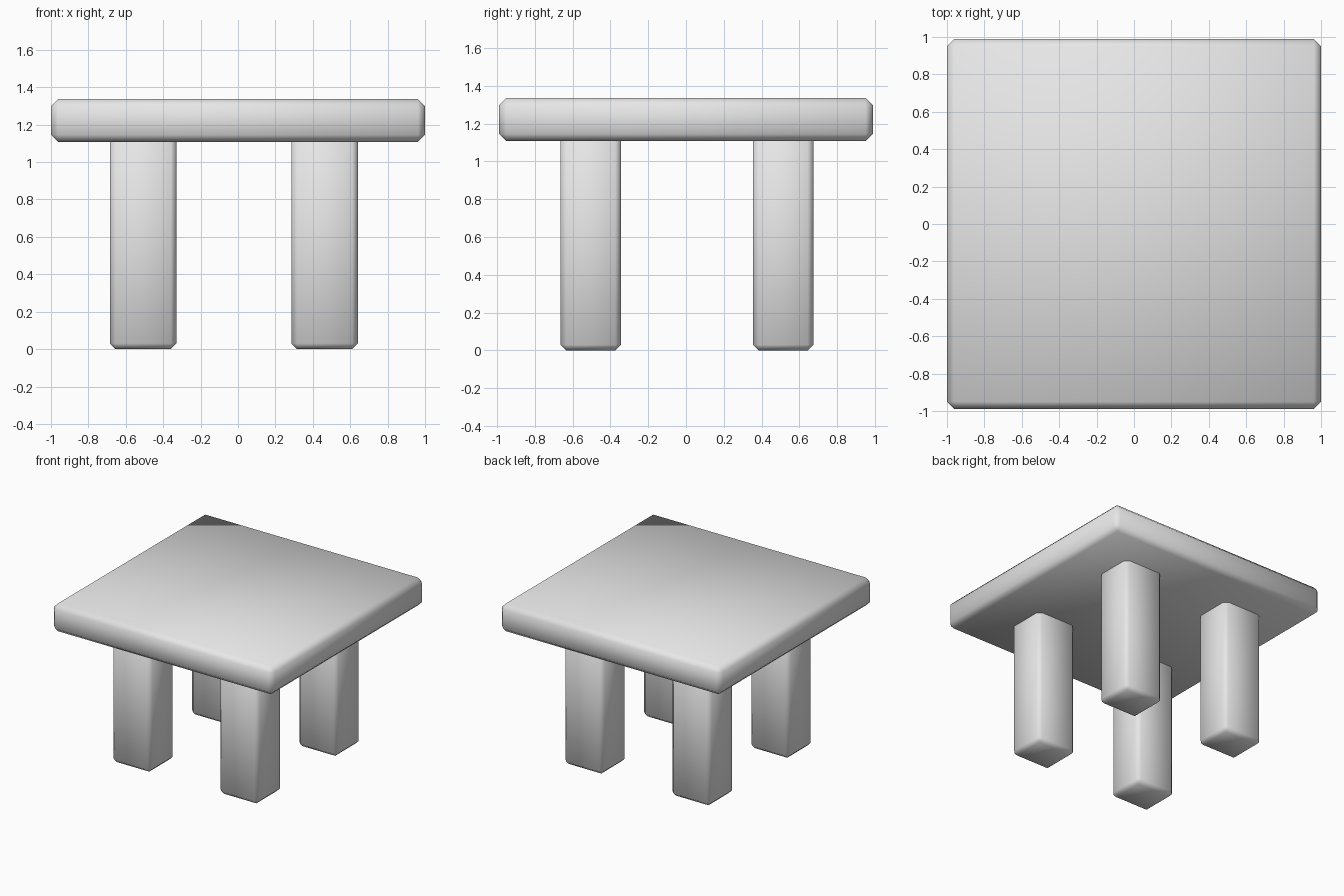
import bpy
import bmesh
from mathutils import Vector

cube = bpy.data.objects.get("Cube")
if cube:
    bpy.data.objects.remove(cube, do_unlink=True)

# Single plain grey
grey = bpy.data.materials.new("plain_grey")
grey.use_nodes = True
colour = (0.8, 0.8, 0.8, 1.0)
grey.diffuse_color = colour
grey.node_tree.nodes["Principled BSDF"].inputs["Base Color"].default_value = colour


def soft_box(name, centre, size, chamfer):
    """Box with one-segment chamfered edges and fully smooth shading."""
    bm = bmesh.new()
    bmesh.ops.create_cube(bm, size=1)
    bmesh.ops.scale(bm, vec=Vector(size), verts=bm.verts)
    bmesh.ops.bevel(bm, geom=bm.edges[:], offset=chamfer, segments=1,
                    affect='EDGES', profile=0.5)
    for face in bm.faces:
        face.smooth = True
    mesh = bpy.data.meshes.new(name)
    bm.to_mesh(mesh)
    bm.free()
    mesh.materials.append(grey)
    obj = bpy.data.objects.new(name, mesh)
    obj.location = centre
    bpy.context.collection.objects.link(obj)
    return obj


# Table top
soft_box("table_top", (0, 0, 1.222), (2.0, 1.976, 0.229), 0.038)

# Four legs, running slightly into the top
leg_height = 1.15
for side, x in (("right", -0.507), ("left", 0.463)):
    for end, y in (("front", -0.504), ("back", 0.514)):
        soft_box(f"{end}_{side}_leg", (x, y, leg_height / 2),
                 (0.355, 0.32, leg_height), 0.03)
